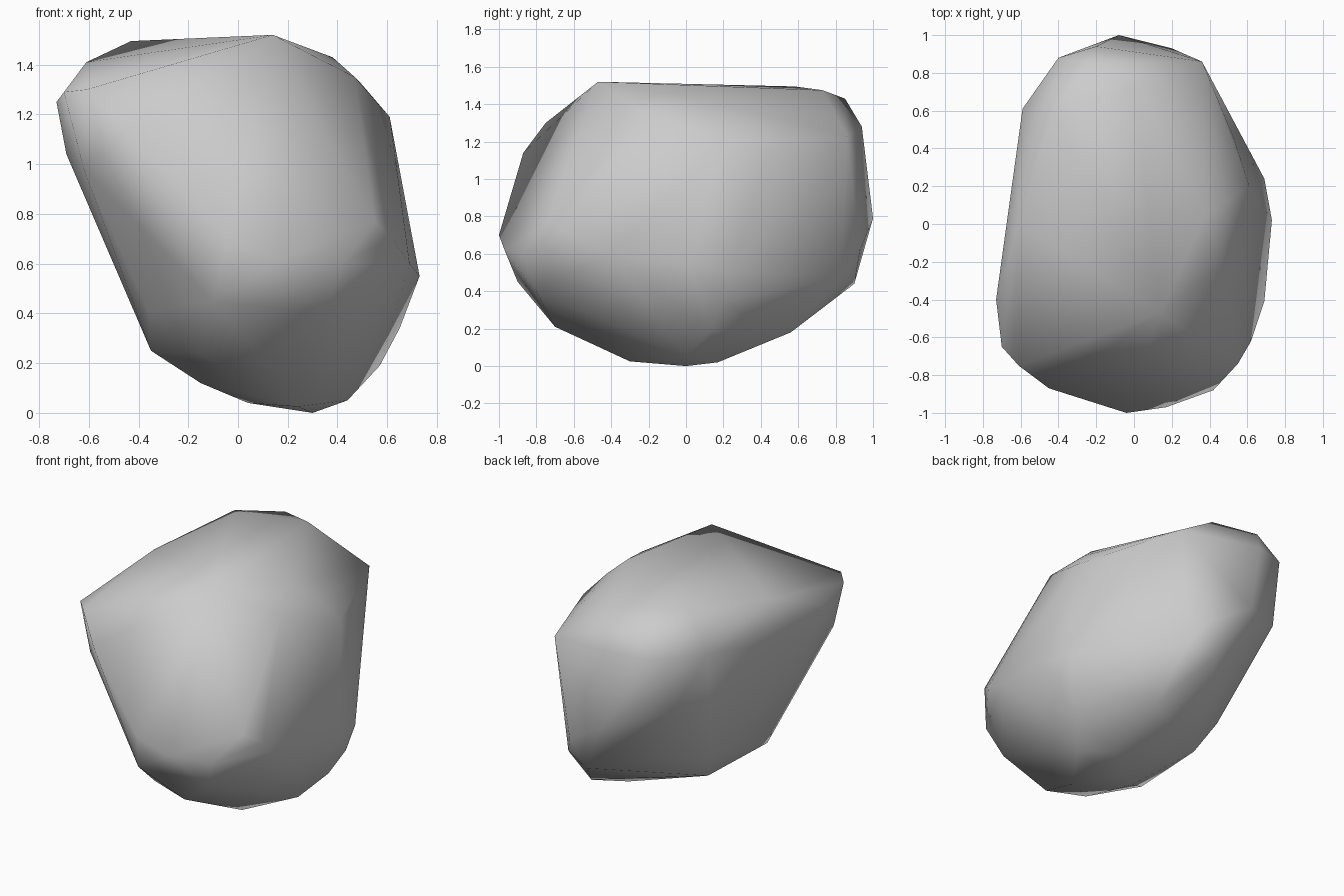
import bpy, bmesh

# Corner points of the boulder, grouped by region
top_rim = [(0.14, -0.47, 1.52), (-0.43, 0.58, 1.495), (0.0, 0.73, 1.475), (0.38, 0.05, 1.43),
           (0.47, -0.22, 1.35), (-0.25, 0.85, 1.43), (-0.61, 0.0, 1.41), (0.49, 0.12, 1.33)]
shoulder = [(-0.61, -0.75, 1.30), (-0.70, -0.65, 1.29), (-0.73, -0.40, 1.25), (-0.69, -0.35, 1.04),
            (-0.62, -0.66, 0.98), (-0.45, -0.87, 1.14), (-0.59, 0.61, 1.27), (-0.40, 0.88, 1.28),
            (-0.2, 0.94, 1.28), (0.36, 0.86, 1.23), (0.53, 0.45, 1.17), (0.61, 0.20, 1.19)]
waist = [(-0.04, -1.0, 0.70), (0.17, -0.97, 0.62), (0.42, -0.88, 0.60), (0.55, -0.74, 0.77),
         (0.62, -0.62, 0.70), (0.69, -0.41, 0.60), (0.73, 0.02, 0.55), (0.69, 0.24, 0.50),
         (-0.08, 1.0, 0.79), (-0.44, 0.77, 0.90), (0.20, 0.93, 0.62)]
base = [(0.35, -0.80, 0.40), (-0.10, -0.90, 0.45), (0.10, -0.70, 0.21), (-0.36, -0.53, 0.41),
        (-0.35, -0.35, 0.25), (-0.30, 0.20, 0.23), (-0.40, 0.30, 0.42), (-0.16, -0.64, 0.24),
        (-0.15, -0.20, 0.12), (0.04, -0.05, 0.04), (0.10, 0.90, 0.44), (0.28, 0.83, 0.48),
        (0.30, 0.56, 0.18), (0.65, 0.20, 0.34), (0.57, 0.13, 0.19), (0.44, 0.0, 0.05),
        (0.24, -0.30, 0.025), (0.30, 0.0, 0.0), (0.30, 0.17, 0.02)]

# Boulder: skin the points with a convex hull
bm = bmesh.new()
for p in top_rim + shoulder + waist + base:
    bm.verts.new(p)
hull = bmesh.ops.convex_hull(bm, input=bm.verts)
bmesh.ops.delete(bm, geom=list({v for v in hull["geom_interior"]
                                if isinstance(v, bmesh.types.BMVert)}), context='VERTS')
bmesh.ops.recalc_face_normals(bm, faces=bm.faces)
for f in bm.faces:
    f.smooth = True

mesh = bpy.data.meshes.new("boulder")
bm.to_mesh(mesh)
bm.free()
boulder = bpy.data.objects.new("boulder", mesh)
bpy.context.collection.objects.link(boulder)
